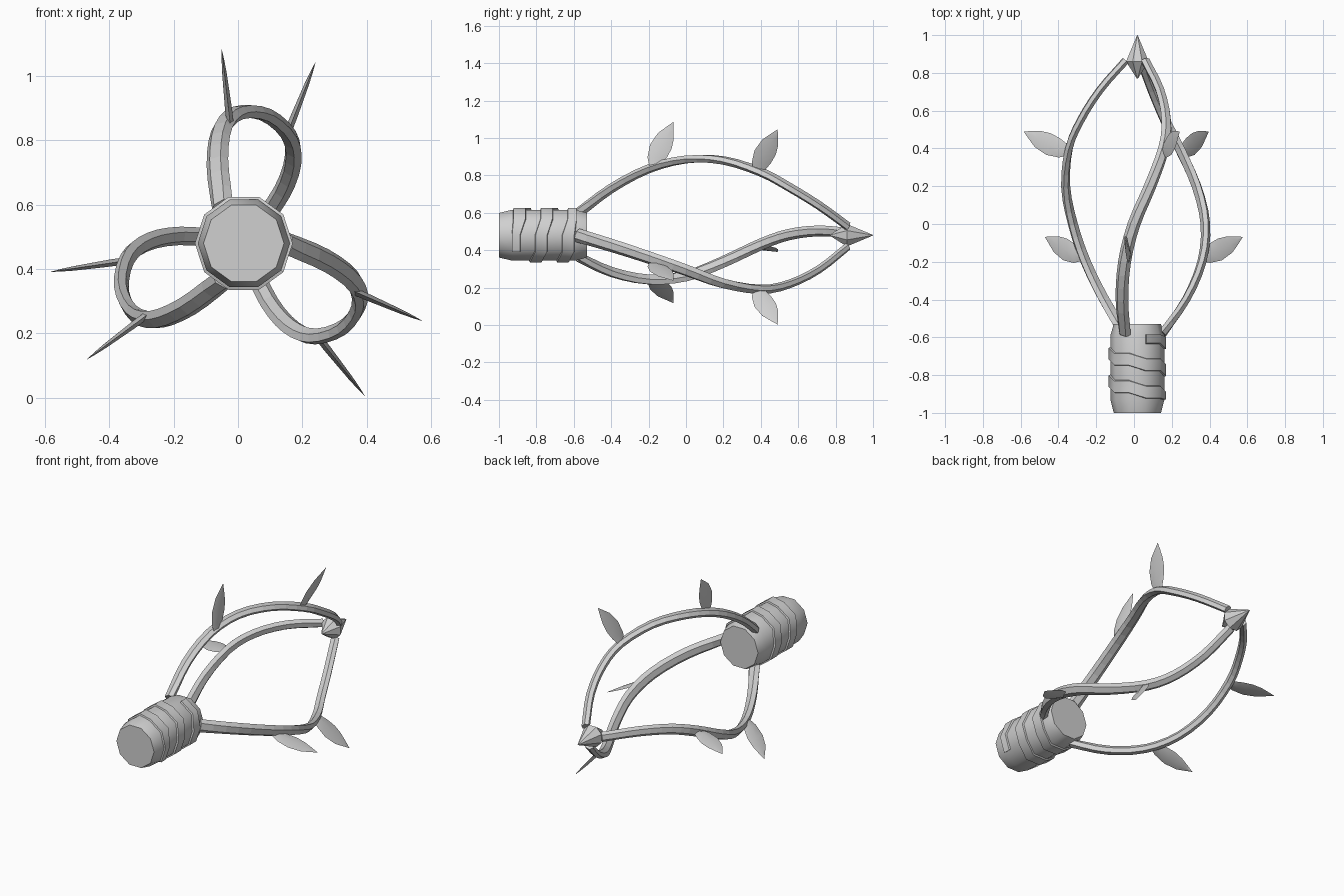
import bpy, math
from mathutils import Vector

if "Cube" in bpy.data.objects:
    bpy.data.objects.remove(bpy.data.objects["Cube"])

CX, CZ = 0.018, 0.48          # the long axis runs along y through this point

grey = bpy.data.materials.new("plain_grey")
grey.diffuse_color = (0.63, 0.63, 0.63, 1)
grey.use_nodes = True
grey.node_tree.nodes["Principled BSDF"].inputs["Base Color"].default_value = grey.diffuse_color


def polar(y, r, a):
    """Point at distance r from the axis, angle a clockwise from up (front view)."""
    return Vector((CX + r * math.sin(a), y, CZ + r * math.cos(a)))


def make(name, verts, faces, smooth=None):
    me = bpy.data.meshes.new(name)
    me.from_pydata([tuple(v) for v in verts], [], faces)
    me.materials.append(grey)
    ob = bpy.data.objects.new(name, me)
    bpy.context.collection.objects.link(ob)
    bpy.ops.object.select_all(action='DESELECT')
    ob.select_set(True)
    bpy.context.view_layer.objects.active = ob
    bpy.ops.object.mode_set(mode='EDIT')
    bpy.ops.mesh.select_all(action='SELECT')
    bpy.ops.mesh.normals_make_consistent(inside=False)
    bpy.ops.object.mode_set(mode='OBJECT')
    if smooth:
        bpy.ops.object.shade_smooth_by_angle(angle=math.radians(smooth))
    return ob


def skin(name, rings, smooth=None):
    """Join rings of equal size into a tube with capped ends."""
    n = len(rings[0])
    verts = [v for ring in rings for v in ring]
    faces = [(i * n + j, i * n + (j + 1) % n, (i + 1) * n + (j + 1) % n, (i + 1) * n + j)
             for i in range(len(rings) - 1) for j in range(n)]
    faces += [tuple(range(n)), tuple(range(len(verts) - n, len(verts)))]
    return make(name, verts, faces, smooth)


def lathe(name, profile, n, phase, smooth=None):
    return skin(name, [[polar(y, r, phase + math.tau * k / n) for k in range(n)]
                       for y, r in profile], smooth)


# handle core, ten sided with a flat on top
lathe("handle_core", [(-1, 0.125), (-0.93, 0.143), (-0.59, 0.143), (-0.53, 0.125)],
      10, math.pi / 10, 40)

# raised strip wound round the handle, stepping down every second side
STEPS, PITCH = 23, 0.145
rings = []
for k in range(STEPS + 1):
    a = math.pi / 10 + math.tau * k / 10
    y = -0.6 - PITCH * (k // 2 * 2) / 10
    w = 0.037
    rings.append([polar(max(-0.93, min(-0.585, y + dy)), r, a) for dy, r in
                  ((-w, 0.135), (-w + 0.006, 0.152), (w - 0.006, 0.152), (w, 0.135))])
skin("handle_wrap", rings, 40)

# pointed tip
lathe("tip", [(0.77, 0.003), (0.86, 0.065), (1.0, 0.0015)], 8, math.pi / 8)


def catmull(pts, sub):
    p = [2 * pts[0] - pts[1]] + pts + [2 * pts[-1] - pts[-2]]
    out = []
    for i in range(1, len(p) - 2):
        a, b, c, d = p[i - 1:i + 3]
        for s in range(sub):
            t = s / sub
            out.append(0.5 * (2 * b + (c - a) * t + (2 * a - 5 * b + 4 * c - d) * t * t
                              + (3 * b - a - 3 * c + d) * t ** 3))
    return out + [pts[-1]]


# path of the upper vine, turned about the axis for the other two
PATH = [(-0.048, -0.58, 0.595), (-0.064, -0.4, 0.73), (-0.05, -0.2, 0.835),
        (0.0, 0.0, 0.885), (0.085, 0.2, 0.88), (0.157, 0.4, 0.818),
        (0.171, 0.55, 0.738), (0.137, 0.71, 0.64), (0.06, 0.865, 0.528)]


def turn(x, y, z, a):
    return polar(y, math.hypot(x - CX, z - CZ), math.atan2(x - CX, z - CZ) + a)


def vine(name, a):
    pts = catmull([turn(*p, a) for p in PATH], 3)
    rings = []
    for i, p in enumerate(pts):
        t = (pts[min(i + 1, len(pts) - 1)] - pts[max(i - 1, 0)]).normalized()
        out = Vector((p.x - CX, 0, p.z - CZ)).normalized()
        side = t.cross(out).normalized()
        up = side.cross(t)
        f = i / (len(pts) - 1)
        w, h = 0.037 - 0.009 * f, 0.024 - 0.003 * f
        rings.append([p + side * w * math.cos(k * math.pi / 3) + up * h * math.sin(k * math.pi / 3)
                      for k in range(6)])
    skin(name, rings)


# leaf outline as (y, radius) pairs: back edge and front edge from base to tip
BACK = [(-0.195, 0.365), (-0.206, 0.42), (-0.192, 0.488), (-0.15, 0.55), (-0.105, 0.583)]
FRONT = [(-0.137, 0.372), (-0.104, 0.415), (-0.077, 0.465), (-0.066, 0.515), (-0.066, 0.565)]
THICK = [0.011, 0.011, 0.009, 0.007, 0.004]


def leaf(name, a, dy):
    rings = []
    for (y0, r0), (y1, r1), t in zip(BACK, FRONT, THICK):
        ym, rm = (y0 + y1) / 2 + dy, (r0 + r1) / 2
        side = Vector((math.cos(a), 0, -math.sin(a))) * t
        m = polar(ym, rm, a)
        rings.append([polar(y0 + dy, r0, a), m + side, polar(y1 + dy, r1, a), m - side])
    rings.append([polar(-0.07 + dy, 0.608, a) + Vector((0, 0.001 * k, 0)) for k in range(4)])
    skin(name, rings, 60)


for i in range(3):
    a = math.tau * i / 3
    vine(f"vine_{i + 1}", a)
    leaf(f"lower_leaf_{i + 1}", a + math.radians(-6.5), 0.0)
    leaf(f"upper_leaf_{i + 1}", a + math.radians(21.6), 0.558)
